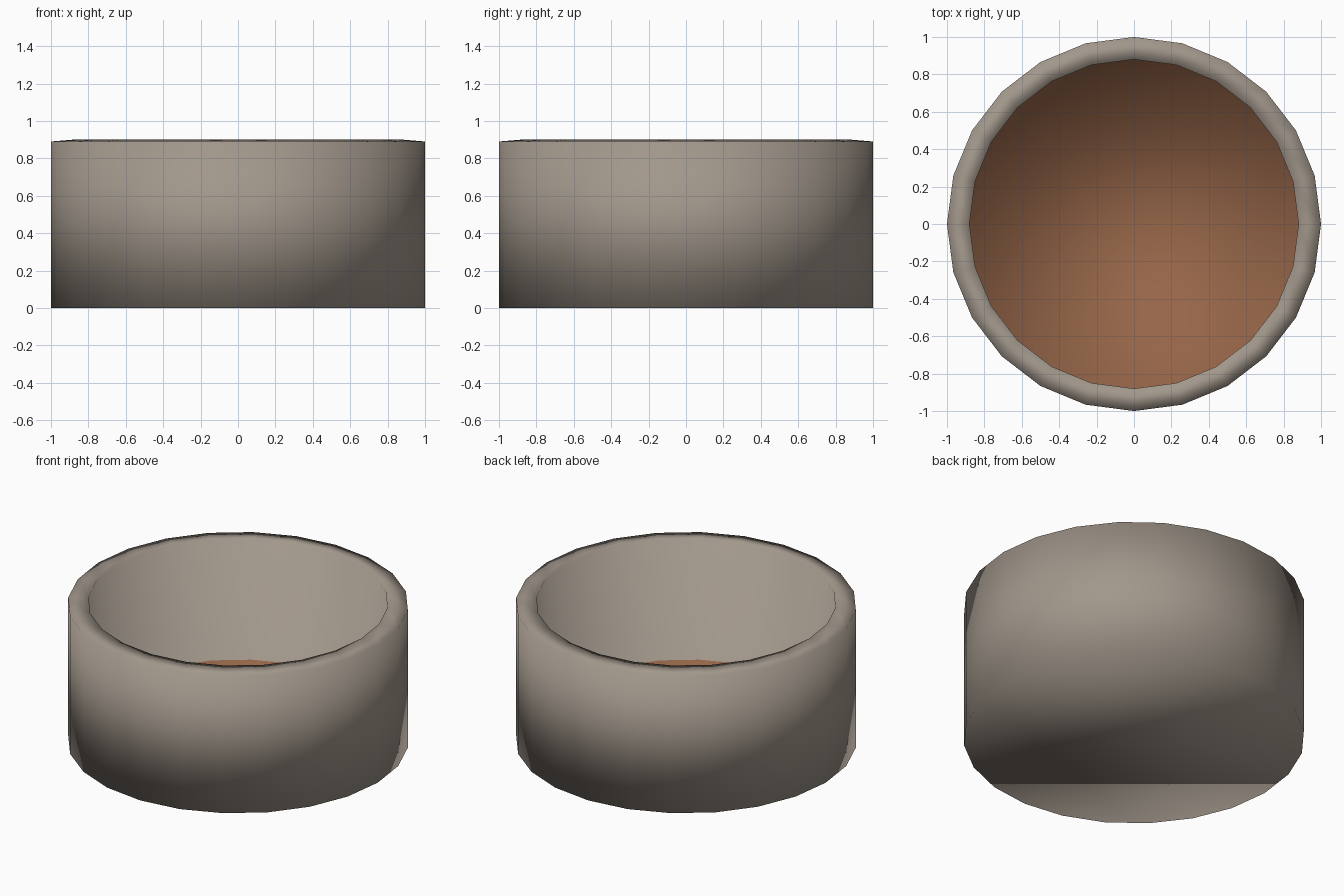
import bpy, bmesh, math

if "Cube" in bpy.data.objects:
    bpy.data.objects.remove(bpy.data.objects["Cube"])

SIDES = 24

def material(name, rgb):
    m = bpy.data.materials.new(name)
    m.diffuse_color = (*rgb, 1.0)
    m.use_nodes = True
    m.node_tree.nodes["Principled BSDF"].inputs["Base Color"].default_value = m.diffuse_color
    return m

bm = bmesh.new()

def ring(radius, z):
    return [bm.verts.new((radius * math.cos(2 * math.pi * i / SIDES),
                          radius * math.sin(2 * math.pi * i / SIDES), z))
            for i in range(SIDES)]

# Profile: outer foot, outer rim, inner rim, inner floor edge
rings = [ring(r, z) for r, z in [(1.0, 0.0), (1.0, 0.89), (0.88, 0.9), (0.88, 0.12)]]
for a, b in zip(rings, rings[1:]):
    for i in range(SIDES):
        j = (i + 1) % SIDES
        bm.faces.new((a[i], a[j], b[j], b[i]))

# Underside and brown inner floor
bm.faces.new(rings[0][::-1])
floor = bm.faces.new(rings[-1])
floor.material_index = 1
for f in bm.faces:
    f.smooth = True

mesh = bpy.data.meshes.new("round_pot")
bm.to_mesh(mesh)
bm.free()
mesh.materials.append(material("warm grey stone", (0.36, 0.31, 0.26)))
mesh.materials.append(material("brown floor", (0.30, 0.13, 0.065)))
pot = bpy.data.objects.new("round_pot", mesh)
bpy.context.collection.objects.link(pot)
